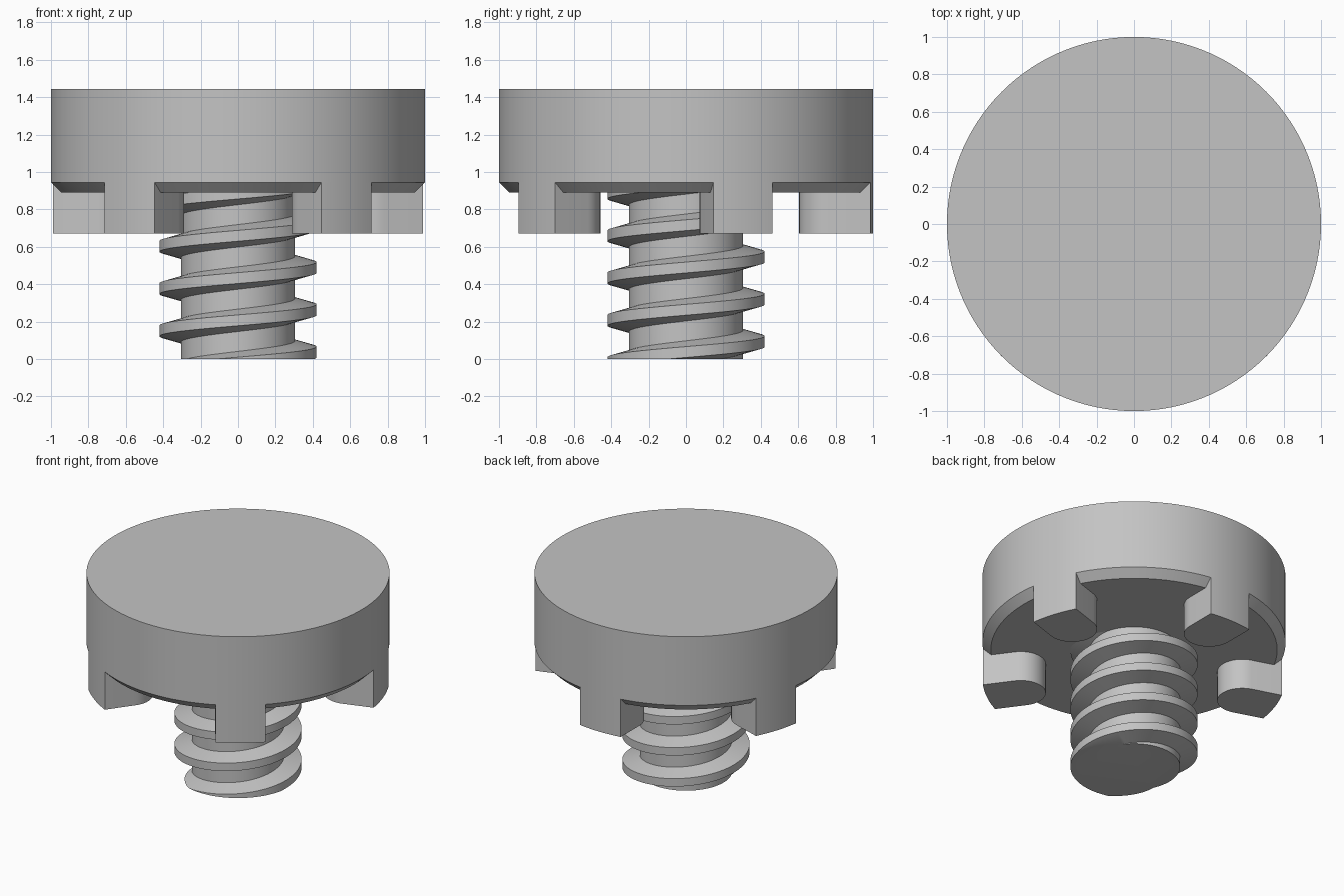
import bpy, bmesh
from math import sin, cos, asin, pi, radians, floor

default = bpy.data.objects.get("Cube")
if default:
    bpy.data.objects.remove(default, do_unlink=True)

# Single grey material
grey = bpy.data.materials.new("plain_grey")
grey.use_nodes = True
colour = (0.55, 0.55, 0.55, 1)
grey.diffuse_color = colour
grey.node_tree.nodes["Principled BSDF"].inputs["Base Color"].default_value = colour


def finish(name, bm):
    bmesh.ops.recalc_face_normals(bm, faces=bm.faces)
    mesh = bpy.data.meshes.new(name)
    bm.to_mesh(mesh)
    bm.free()
    mesh.materials.append(grey)
    obj = bpy.data.objects.new(name, mesh)
    bpy.context.collection.objects.link(obj)
    bpy.ops.object.select_all(action="DESELECT")
    obj.select_set(True)
    bpy.context.view_layer.objects.active = obj
    bpy.ops.object.shade_smooth_by_angle(angle=radians(25))
    return obj


# Head: a disc with a chamfered lower rim
HEAD_SIDES = 120
RIM_Z, UNDER_Z, TOP_Z = 0.945, 0.89, 1.445
bm = bmesh.new()
rings = []
for r, z in ((0.945, UNDER_Z), (1, RIM_Z), (1, TOP_Z)):
    rings.append([bm.verts.new((r * cos(2 * pi * i / HEAD_SIDES),
                                r * sin(2 * pi * i / HEAD_SIDES), z))
                  for i in range(HEAD_SIDES)])
for low, high in zip(rings, rings[1:]):
    for i in range(HEAD_SIDES):
        j = (i + 1) % HEAD_SIDES
        bm.faces.new((low[i], low[j], high[j], high[i]))
bm.faces.new(rings[0])
bm.faces.new(rings[-1])
finish("head", bm)

# Lugs: five blocks with rounded inner ends, flush with the rim
HALF = 0.165
INNER_CENTRE = 0.77
LUG_Z = 0.67
edge = asin(HALF)
outer = [-edge] + [radians(a) for a in range(-9, 10, 3)] + [edge]
outline = [(cos(a), sin(a)) for a in outer]
for i in range(25):
    a = pi / 2 + pi * i / 24
    outline.append((INNER_CENTRE + HALF * cos(a), HALF * sin(a)))
for n in range(5):
    t = radians(18 + 72 * n)
    bm = bmesh.new()
    face = bm.faces.new([bm.verts.new((x * cos(t) - y * sin(t),
                                       x * sin(t) + y * cos(t), LUG_Z))
                         for x, y in outline])
    grown = bmesh.ops.extrude_face_region(bm, geom=[face])
    top = [g for g in grown["geom"] if isinstance(g, bmesh.types.BMVert)]
    bmesh.ops.translate(bm, verts=top, vec=(0, 0, RIM_Z - LUG_Z))
    finish(f"lug_{n + 1}", bm)

# Screw: thread and core swept as one helix, then trimmed flat at both ends
STEPS = 72
PITCH = 0.226
CORE, CREST = 0.305, 0.42
profile = ((CORE, -0.06), (CREST, -0.029), (CREST, 0.029), (CORE, 0.06))
bm = bmesh.new()
columns = []
for k in range(-2 * STEPS, 6 * STEPS + 1):
    a = 2 * pi * k / STEPS
    mid = 0.0375 + PITCH * k / STEPS
    columns.append([bm.verts.new((r * cos(a), r * sin(a), mid + dz))
                    for r, dz in profile])
for k in range(len(columns) - 1):
    here, after = columns[k], columns[k + 1]
    for p in range(3):
        bm.faces.new((here[p], after[p], after[p + 1], here[p + 1]))
    if k + STEPS + 1 < len(columns):
        up, up_after = columns[k + STEPS], columns[k + STEPS + 1]
        bm.faces.new((here[3], after[3], up_after[0], up[0]))
for z, direction in ((0, -1), (0.92, 1)):
    cut = bmesh.ops.bisect_plane(bm, geom=bm.verts[:] + bm.edges[:] + bm.faces[:],
                                 plane_co=(0, 0, z), plane_no=(0, 0, direction),
                                 clear_outer=True)
    loop = [g for g in cut["geom_cut"] if isinstance(g, bmesh.types.BMEdge)]
    bmesh.ops.triangle_fill(bm, edges=loop, use_beauty=True)
finish("threaded_shank", bm)
